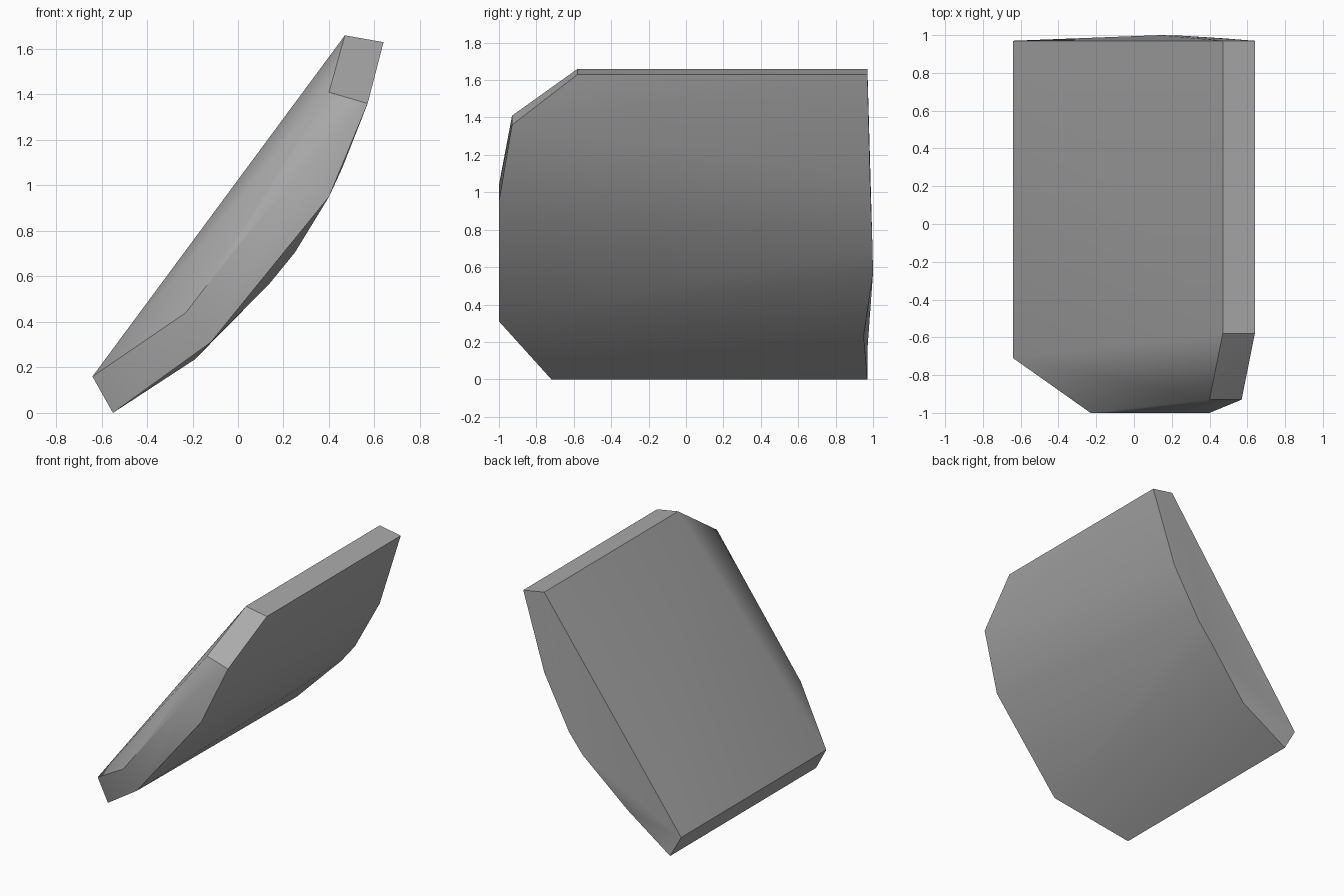
import bpy
import bmesh
import math
from mathutils import Vector

cube = bpy.data.objects.get("Cube")
if cube:
    bpy.data.objects.remove(cube, do_unlink=True)

# Single stone-grey material
grey = bpy.data.materials.new("stone grey")
grey.use_nodes = True
colour = (0.4, 0.4, 0.4, 1)
grey.diffuse_color = colour
grey.node_tree.nodes["Principled BSDF"].inputs["Base Color"].default_value = colour

# Chamfered front end: inner and outer rim
front_inner = [(-0.64, -0.71, 0.16), (-0.23, -1, 0.44), (0, -1, 0.74),
               (0.25, -1, 1.04), (0.40, -0.93, 1.41), (0.47, -0.58, 1.66)]
front_outer = [(-0.55, -0.72, 0), (-0.12, -1, 0.31), (0.40, -1, 0.95),
               (0.57, -0.93, 1.36), (0.64, -0.58, 1.63)]

# Nearly square back end, bulging slightly at mid height
back_inner = [(-0.64, 0.97, 0.16), (0.47, 0.97, 1.66)]
bottom_corner = Vector((-0.55, 0.97, 0))
bulge = Vector((0.14, 1, 0.57))
back_outer = [bottom_corner, bulge, (0.25, 0.997, 0.705),
              (0.46, 0.984, 1.08), (0.64, 0.97, 1.63)]

# Solid curved plate stretched over the rims
bm = bmesh.new()
for point in front_inner + front_outer + back_inner + back_outer:
    bm.verts.new(point)
bmesh.ops.convex_hull(bm, input=bm.verts[:])
bmesh.ops.delete(bm, geom=[v for v in bm.verts if not v.link_faces], context='VERTS')

# Shallow chip in the lower back edge
def nearest(p):
    return min(bm.verts, key=lambda v: (v.co - p).length)

chipped = bm.edges.get((nearest(bottom_corner), nearest(bulge)))
if chipped:
    cut = bmesh.ops.subdivide_edges(bm, edges=[chipped], cuts=1)
    chip = [v for v in cut["geom_inner"] if isinstance(v, bmesh.types.BMVert)][0]
    chip.co = (-0.19, 0.95, 0.235)
    bmesh.ops.triangulate(bm, faces=bm.faces[:])
bmesh.ops.recalc_face_normals(bm, faces=bm.faces[:])

mesh = bpy.data.meshes.new("curved_plate")
bm.to_mesh(mesh)
bm.free()
mesh.materials.append(grey)
plate = bpy.data.objects.new("curved_plate", mesh)
bpy.context.collection.objects.link(plate)

# Smooth curved sides, sharp rim edges
bpy.ops.object.select_all(action='DESELECT')
plate.select_set(True)
bpy.context.view_layer.objects.active = plate
bpy.ops.object.shade_smooth_by_angle(angle=math.radians(30))
